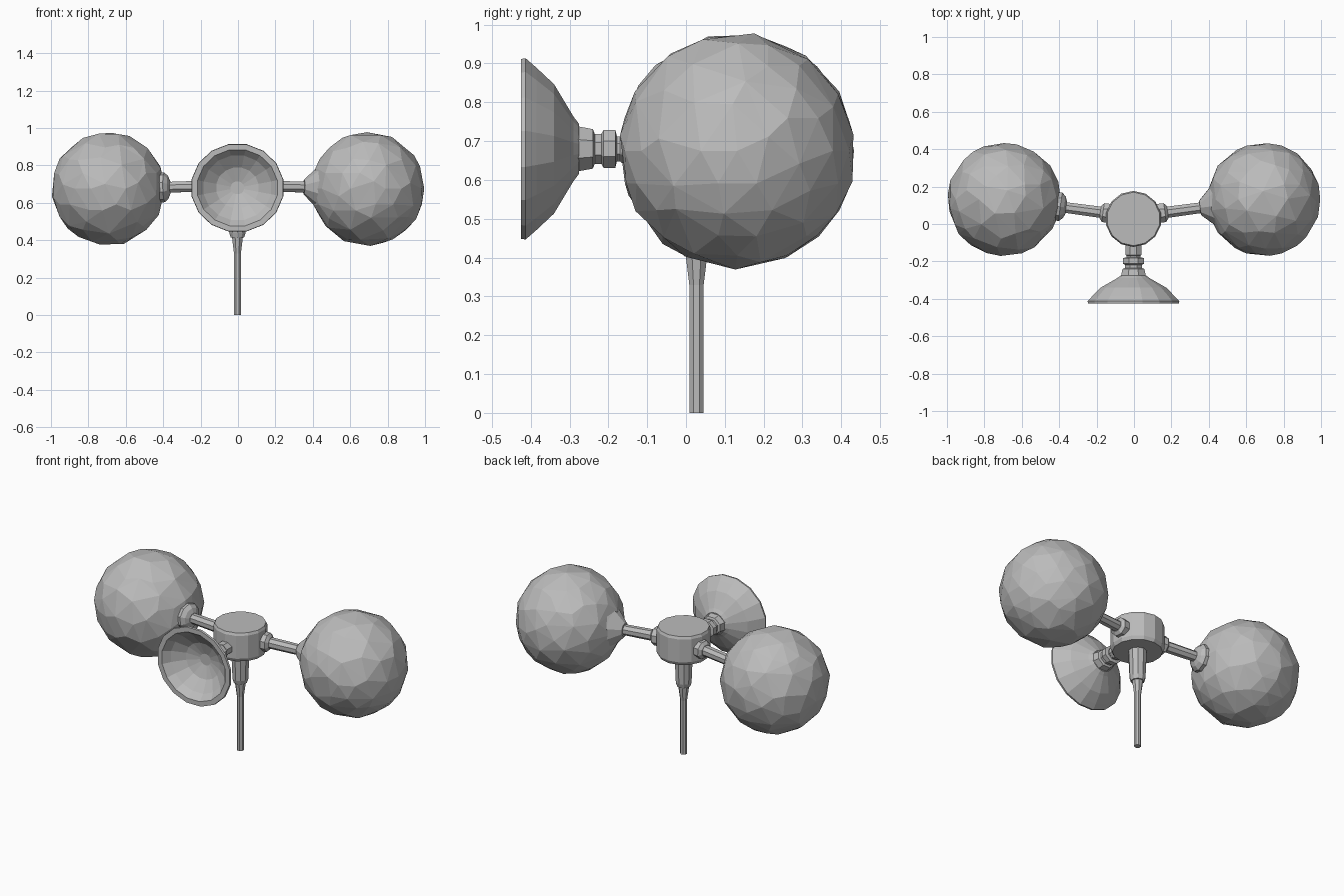
import bpy, bmesh, math, random
from mathutils import Vector

random.seed(4)
old = bpy.data.objects.get("Cube")
if old:
    bpy.data.objects.remove(old, do_unlink=True)

GREY = (0.5, 0.5, 0.5, 1)
mat = bpy.data.materials.new("plain grey")
mat.use_nodes = True
mat.diffuse_color = GREY
mat.node_tree.nodes["Principled BSDF"].inputs["Base Color"].default_value = GREY


def finish(bm, name):
    bmesh.ops.recalc_face_normals(bm, faces=bm.faces)
    mesh = bpy.data.meshes.new(name)
    bm.to_mesh(mesh)
    bm.free()
    mesh.materials.append(mat)
    obj = bpy.data.objects.new(name, mesh)
    bpy.context.collection.objects.link(obj)
    return obj


def lathe(name, origin, axis, profile, sides, stretch=1.0):
    """Turn (distance along axis, radius) pairs into a capped solid."""
    origin, axis = Vector(origin), Vector(axis).normalized()
    up = Vector((0, 1, 0)) if abs(axis.z) > 0.9 else Vector((0, 0, 1))
    u = up.cross(axis).normalized()
    v = axis.cross(u)
    bm = bmesh.new()
    rings = []
    for d, r in profile:
        ring = []
        for i in range(sides):
            a = math.tau * (i + 0.5) / sides
            ring.append(bm.verts.new(origin + axis * d + (u * math.cos(a) * stretch + v * math.sin(a)) * r))
        rings.append(ring)
    for a, b in zip(rings, rings[1:]):
        for i in range(sides):
            j = (i + 1) % sides
            bm.faces.new((a[i], a[j], b[j], b[i]))
    bm.faces.new(rings[0])
    bm.faces.new(rings[-1])
    return finish(bm, name)


# Central hub, with the tapered sleeve and thin stem below it
BASE = (-0.003, 0.027, 0)
UP = (0, 0, 1)
lathe("hub", BASE, UP, [(0.605, 0.14), (0.625, 0.15), (0.765, 0.15), (0.78, 0.143)], 14)
lathe("stem_sleeve", BASE, UP, [(0.415, 0.038), (0.44, 0.046), (0.61, 0.053)], 10)
lathe("stem", BASE, UP, [(0, 0.02), (0.33, 0.02), (0.42, 0.032)], 8)

# Side balls with their arms and collars
for side, label in ((-1, "right"), (1, "left")):
    centre = Vector((side * 0.694, 0.132, 0.675))
    bm = bmesh.new()
    bmesh.ops.create_icosphere(bm, subdivisions=3, radius=0.302)
    for vert in bm.verts:
        vert.co = vert.co * random.uniform(0.99, 1.012) + centre
    ball = finish(bm, label + "_ball")
    ball.modifiers.new("facets", "DECIMATE").ratio = 0.65

    start = Vector((side * 0.12, 0.055, 0.69))
    along = centre - start
    lathe(label + "_arm", start, along, [(0, 0.033), (0.32, 0.03)], 8)
    lathe(label + "_hub_collar", start, along, [(0, 0.055), (0.045, 0.055), (0.06, 0.035)], 8)
    if side < 0:
        # Raised ring on one ball, smooth cone on the other
        flange = [(0.245, 0.035), (0.255, 0.06), (0.275, 0.08), (0.3, 0.08), (0.34, 0.115)]
    else:
        flange = [(0.235, 0.04), (0.25, 0.055), (0.3, 0.105), (0.37, 0.185)]
    lathe(label + "_ball_collar", start, along, flange, 10)

# Forward neck with rings, and the hollow dish facing the front
FRONT = (0, -1, 0)
START = (-0.003, 0, 0.68)
lathe("dish_neck", START, FRONT,
      [(0.09, 0.04), (0.165, 0.04), (0.17, 0.035), (0.178, 0.035), (0.182, 0.053),
       (0.212, 0.053), (0.218, 0.042), (0.235, 0.042), (0.24, 0.055), (0.29, 0.065)], 8, 1.15)
lathe("dish", START, FRONT,
      [(0.275, 0.065), (0.29, 0.085), (0.34, 0.17), (0.385, 0.213), (0.413, 0.238),
       (0.425, 0.236), (0.425, 0.207), (0.385, 0.175), (0.335, 0.11), (0.31, 0.035)], 16, 1.05)
